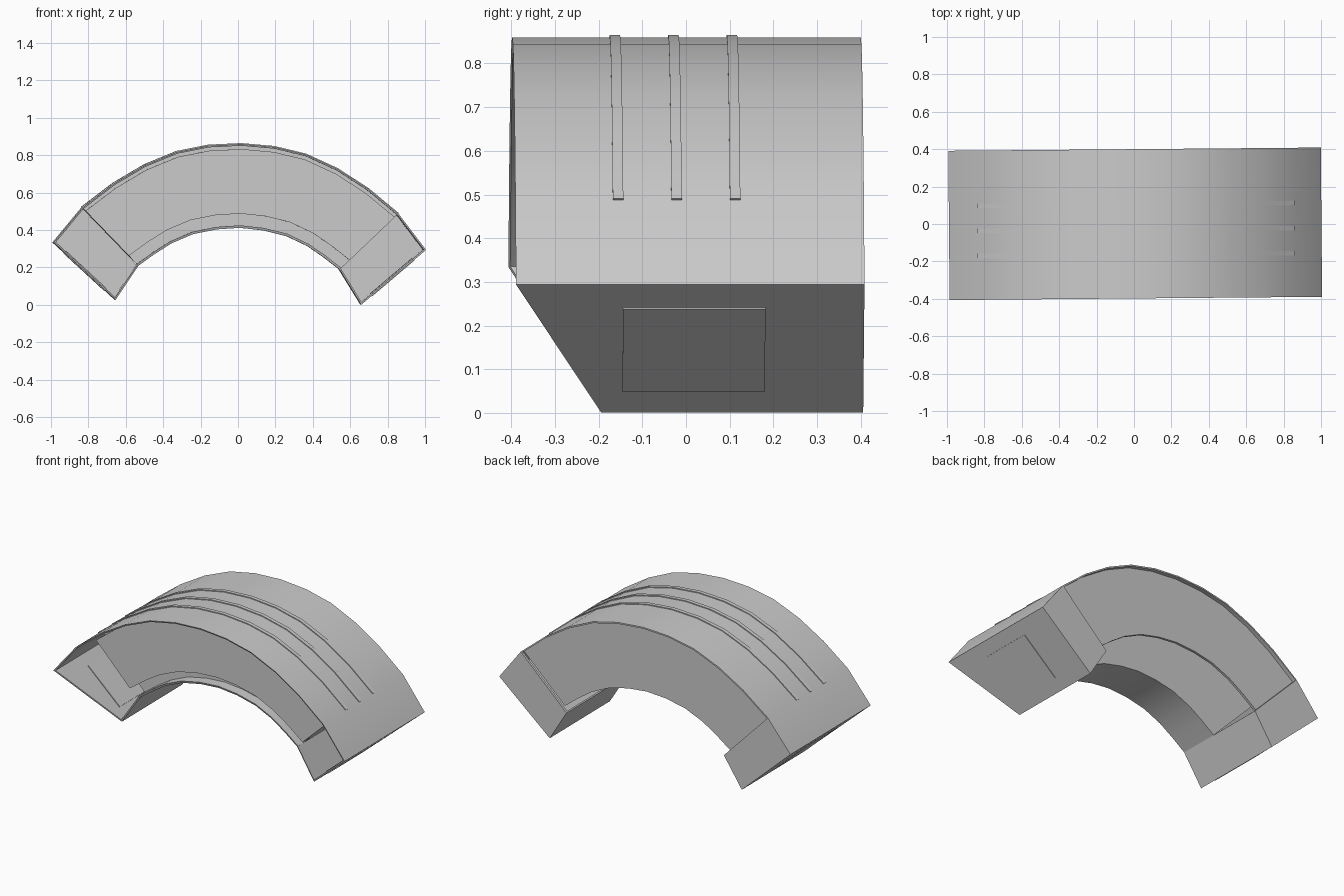
import bpy, bmesh
from math import radians
from mathutils import Matrix, Vector

if "Cube" in bpy.data.objects:
    bpy.data.objects.remove(bpy.data.objects["Cube"])

# Half profiles of the arch in (x, z), crown to foot
OUTER = [(0, .866), (.175, .854), (.345, .817), (.515, .743), (.68, .641), (.845, .510), (.996, .32)]
INNER = [(0, .418), (.125, .407), (.25, .379), (.365, .327), (.455, .267), (.538, .205), (.657, .02)]

# The whole arch leans and turns very slightly
POSE = (Matrix.Translation((0, 0, -.006)) @ Matrix.Rotation(radians(.5), 4, 'Z')
        @ Matrix.Rotation(radians(1.15), 4, 'Y'))


def point(i, t, y):
    """Point on station i (negative = left); t runs 0 at the soffit to 1 at the crown."""
    s = -1 if i < 0 else 1
    k = min(int(abs(i)), 5)
    f = abs(i) - k
    a = Vector(INNER[k]).lerp(Vector(INNER[k + 1]), f)
    b = Vector(OUTER[k]).lerp(Vector(OUTER[k + 1]), f)
    p = a.lerp(b, t)
    return Vector((s * p.x, y, p.y))


def finish(bm, name):
    bmesh.ops.recalc_face_normals(bm, faces=bm.faces)
    bm.transform(POSE)
    me = bpy.data.meshes.new(name)
    bm.to_mesh(me)
    bm.free()
    ob = bpy.data.objects.new(name, me)
    bpy.context.collection.objects.link(ob)
    bpy.ops.object.select_all(action='DESELECT')
    ob.select_set(True)
    bpy.context.view_layer.objects.active = ob
    bpy.ops.object.shade_smooth_by_angle(angle=radians(25))


def skin(name, rings):
    """Closed solid through a list of point rings."""
    bm = bmesh.new()
    rings = [[bm.verts.new(p) for p in r] for r in rings]
    for a, b in zip(rings, rings[1:]):
        n = len(a)
        for k in range(n):
            bm.faces.new((a[k], a[(k + 1) % n], b[(k + 1) % n], b[k]))
    bm.faces.new(rings[0])
    bm.faces.new(rings[-1])
    finish(bm, name)


def loft(name, stations, section):
    skin(name, [[point(i, t, y) for t, y in section] for i in stations])


# Thin outer shell from foot to foot, overhanging front and back
loft("outer_shell", range(-6, 7), [(1, .4), (.98, .4), (.98, -.394), (1, -.398)])

# Front core with raised filler and thin inner rim
loft("front_core", range(-5, 6),
     [(.985, .05), (0, .05), (0, -.2), (.03, -.206), (.03, -.14), (.17, -.14),
      (.17, -.225), (.94, -.225), (.94, -.14), (.985, -.14)])

# Back plate, leaving an open slot below between it and the core
loft("back_plate", range(-5, 6), [(.985, .375), (.09, .375), (.09, .36), (.985, .36)])

for s, side in ((-1, "left"), (1, "right")):
    # Hollow foot: back wall with inner flange, open to the front
    loft(side + "_foot_wall", (5 * s, 6 * s),
         [(.985, .4), (0, .4), (0, -.2), (.02, -.204), (.02, .385), (.985, .385)])
    # Slanted end plate
    loft(side + "_end_plate", (5.96 * s, 6 * s), [(1, .4), (0, .4), (0, -.2), (1, -.398)])
    # Thin panel set through the end plate
    out = Vector((.66 * s, 0, -.75))
    face = [point(6 * s, t, y) for t, y in
            ((.82, .174), (.17, .174), (.17, -.152), (.82, -.152))]
    skin(side + "_end_panel", [[p + out * d for p in face] for d in (-.014, .004)])

# Three slightly raised ribs running over the top
for k, y in enumerate((-.163, -.029, .105)):
    w = .012
    loft(f"top_rib_{k + 1}", range(-5, 6),
         [(.98, y - w), (1.012, y - w), (1.012, y + w), (.98, y + w)])
